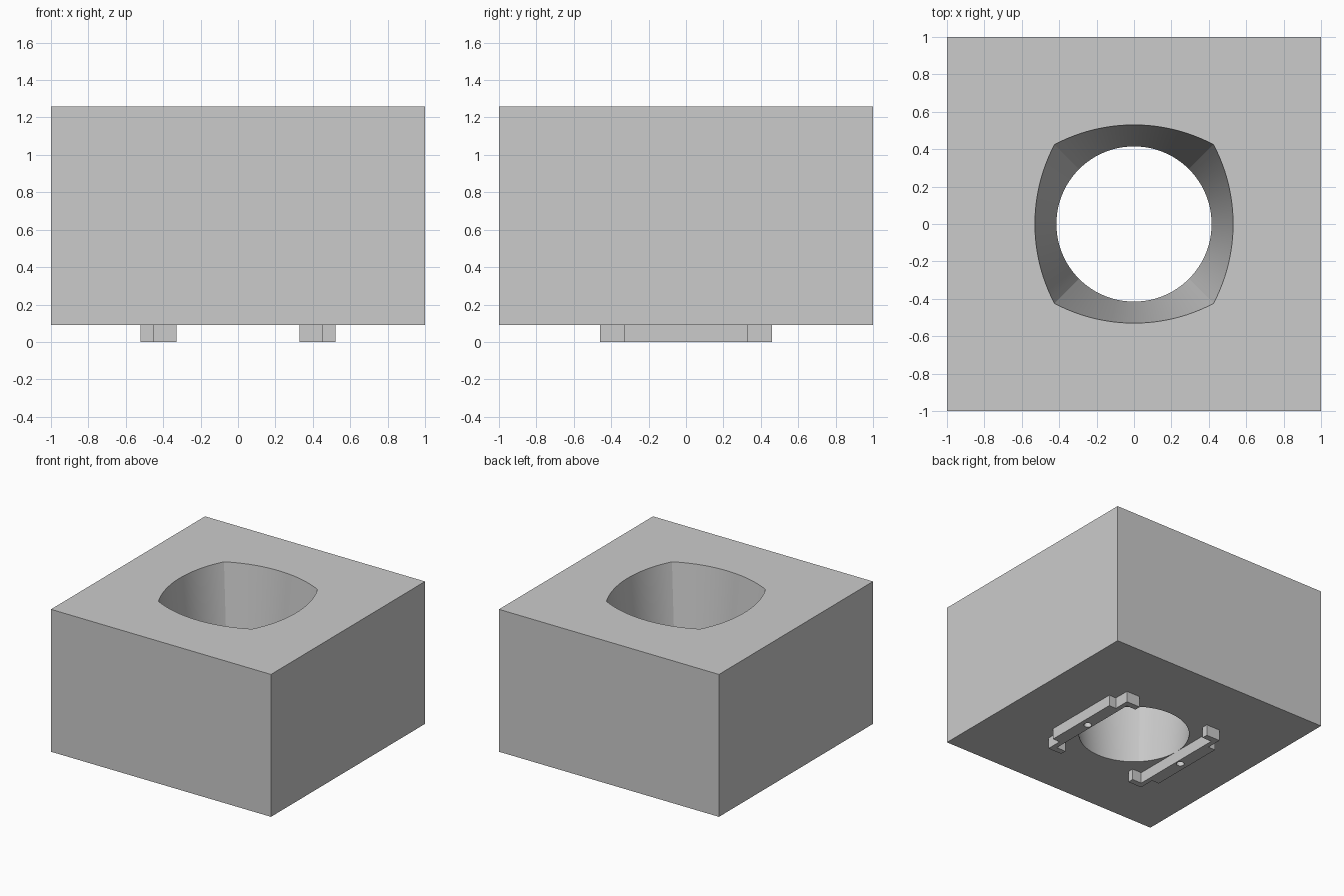
import bpy
import bmesh
from math import cos, sin, pi, sqrt, radians

BASE_Z, TOP_Z = 0.09, 1.26
SEGMENTS = 96

cube = bpy.data.objects.get("Cube")
if cube:
    bpy.data.objects.remove(cube, do_unlink=True)

# Single grey material
grey = bpy.data.materials.new("light_grey")
grey.use_nodes = True
colour = (0.6, 0.6, 0.6, 1)
grey.diffuse_color = colour
grey.node_tree.nodes["Principled BSDF"].inputs["Base Color"].default_value = colour


def add_object(name, bm):
    bmesh.ops.recalc_face_normals(bm, faces=bm.faces)
    mesh = bpy.data.meshes.new(name)
    bm.to_mesh(mesh)
    bm.free()
    mesh.materials.append(grey)
    obj = bpy.data.objects.new(name, mesh)
    bpy.context.collection.objects.link(obj)
    return obj


def smooth(obj):
    bpy.ops.object.select_all(action="DESELECT")
    obj.select_set(True)
    bpy.context.view_layer.objects.active = obj
    bpy.ops.object.shade_smooth_by_angle(angle=radians(20))


def pillow_radius(a):
    """Distance to a square with four bulging arc sides."""
    a = (a + pi / 4) % (pi / 2) - pi / 4
    arc, offset = 0.913, 0.383
    return sqrt(arc ** 2 - (offset * sin(a)) ** 2) - offset * cos(a)


def square_radius(a):
    return 1 / max(abs(cos(a)), abs(sin(a)))


# Block with a bore lofted from a circle to a bulging square
bm = bmesh.new()
loops = []
for radius, z in ((lambda a: 0.415, BASE_Z), (pillow_radius, TOP_Z),
                  (square_radius, TOP_Z), (square_radius, BASE_Z)):
    angles = [2 * pi * i / SEGMENTS for i in range(SEGMENTS)]
    loops.append([bm.verts.new((radius(a) * cos(a), radius(a) * sin(a), z))
                  for a in angles])
for k, loop in enumerate(loops):
    following = loops[(k + 1) % len(loops)]
    for i in range(SEGMENTS):
        j = (i + 1) % SEGMENTS
        bm.faces.new((loop[i], loop[j], following[j], following[i]))
smooth(add_object("block", bm))

# Hooked rails under the block, each with a small round hole
half = [(0.52, 0.33), (0.455, 0.33), (0.455, 0.46),
        (0.33, 0.46), (0.33, 0.41), (0.415, 0.41)]
outline = half + [(x, -y) for x, y in reversed(half)]
for name, side in (("left_rail", 1), ("right_rail", -1)):
    bm = bmesh.new()
    face = bm.faces.new([bm.verts.new((side * x, y, 0)) for x, y in outline])
    ext = bmesh.ops.extrude_face_region(bm, geom=[face])
    for v in ext["geom"]:
        if isinstance(v, bmesh.types.BMVert):
            v.co.z = BASE_Z
    rail = add_object(name, bm)

    bm = bmesh.new()
    bmesh.ops.create_cone(bm, cap_ends=True, segments=24,
                          radius1=0.03, radius2=0.03, depth=0.4)
    bmesh.ops.translate(bm, verts=bm.verts, vec=(side * 0.455, 0, 0))
    cutter = add_object(name + "_hole_cutter", bm)
    cutter.hide_render = True
    cutter.hide_viewport = True
    cut = rail.modifiers.new("hole", "BOOLEAN")
    cut.operation = "DIFFERENCE"
    cut.solver = "EXACT"
    cut.object = cutter
    smooth(rail)
